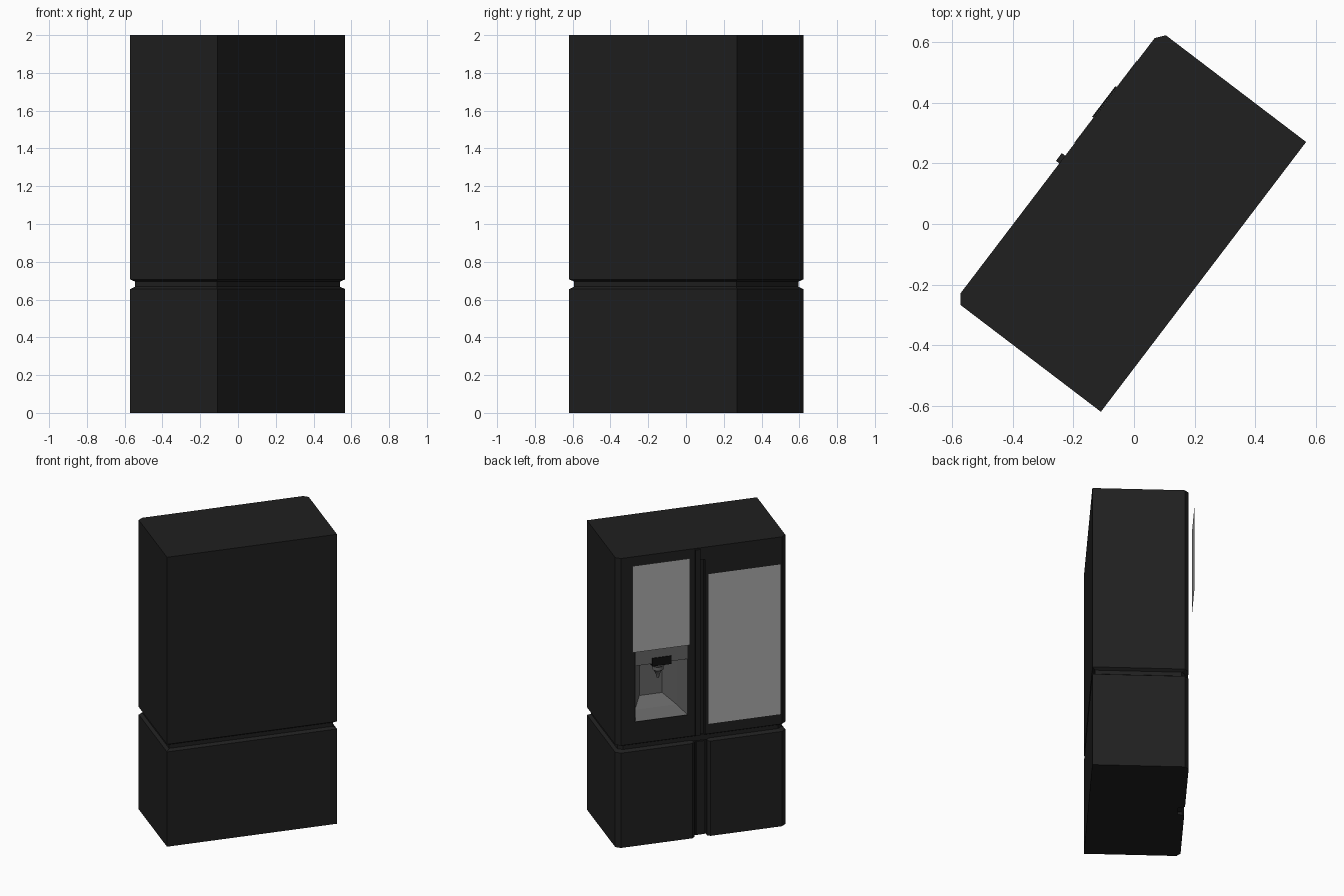
import bpy, bmesh, math

if "Cube" in bpy.data.objects:
    bpy.data.objects.remove(bpy.data.objects["Cube"])

W, BACK, EDGE, FRONT = 0.559, -0.288, 0.293, 0.317   # half width and depth stations
TURN = math.radians(52.74)                           # whole fridge is turned on the floor


def mat(name, v):
    m = bpy.data.materials.new(name)
    m.diffuse_color = (v, v, v, 1)
    m.use_nodes = True
    m.node_tree.nodes["Principled BSDF"].inputs["Base Color"].default_value = m.diffuse_color
    return m


dark, black = mat("dark_shell", 0.014), mat("black_trim", 0.005)
panel_grey, liner_grey = mat("panel_grey", 0.42), mat("liner_grey", 0.14)


def finish(name, bm, material):
    bmesh.ops.recalc_face_normals(bm, faces=bm.faces)
    me = bpy.data.meshes.new(name)
    bm.to_mesh(me)
    bm.free()
    ob = bpy.data.objects.new(name, me)
    bpy.context.collection.objects.link(ob)
    ob.rotation_euler[2] = TURN
    if material:
        me.materials.append(material)
    return ob


def loft(name, rings, material, caps=(True, True)):
    bm = bmesh.new()
    loops = [[bm.verts.new(p) for p in r] for r in rings]
    n = len(loops[0])
    for lo, hi in zip(loops, loops[1:]):
        for i in range(n):
            j = (i + 1) % n
            bm.faces.new((lo[i], lo[j], hi[j], hi[i]))
    if caps[0]:
        bm.faces.new(loops[0])
    if caps[1]:
        bm.faces.new(loops[-1])
    return finish(name, bm, material)


def prism(name, outline, levels, material):
    # outline raised through (height, inset) levels
    return loft(name, [[(x * (1 - s / W), y * (1 - s / 0.3), z) for x, y in outline]
                       for z, s in levels], material)


def box(name, x0, x1, y0, y1, z0, z1, material):
    return prism(name, [(x0, y0), (x1, y0), (x1, y1), (x0, y1)], [(z0, 0), (z1, 0)], material)


def sheet(name, x0, x1, y, z0, z1, material):
    bm = bmesh.new()
    bm.faces.new([bm.verts.new(p) for p in
                  ((x1, y, z0), (x0, y, z0), (x0, y, z1), (x1, y, z1))])
    ob = finish(name, bm, material)
    return ob


def cut(target, cutter):
    cutter.hide_render = True
    mod = target.modifiers.new("cut", "BOOLEAN")
    mod.operation, mod.object, mod.solver = "DIFFERENCE", cutter, "EXACT"
    bpy.context.view_layer.objects.active = target
    bpy.ops.object.modifier_apply(modifier=mod.name)
    bpy.data.objects.remove(cutter)


def recess(name, grow, out, material, caps):
    # tapering dispenser niche, from the mouth to the back wall
    rings = []
    for y, half, z0, z1 in ((FRONT + out, 0.171, 0.86, 1.34), (0.20, 0.136, 0.885, 1.31),
                            (0.10, 0.075, 0.93, 1.28)):
        h, y = half + grow, y - (grow if y < 0.3 else 0)
        rings.append([(0.264 - h, y, z0 - grow), (0.264 + h, y, z0 - grow),
                      (0.264 + h, y, z1 + grow), (0.264 - h, y, z1 + grow)])
    return loft(name, rings, material, caps)


# upper cabinet with chamfered front corners
outline = [(-W, BACK), (W, BACK), (W, EDGE), (0.529, FRONT), (-0.529, FRONT), (-W, EDGE)]
upper = prism("upper_cabinet", outline, [(0.695, 0.02), (0.707, 0), (2.0, 0)], dark)
cut(upper, box("groove_cutter", -0.025, 0.01, 0.285, 0.4, 0.6, 1.915, None))
cut(upper, recess("niche_cutter", 0.002, 0.0005, None, (True, True)))

# recessed waist between upper and lower halves
prism("waist_band", outline, [(0.66, 0.02), (0.70, 0.02)], dark)

# lower cabinet and its two mirrored doors
rise = [(0.0, 0), (0.655, 0), (0.668, 0.02)]
prism("lower_cabinet", [(-W, BACK), (W, BACK), (W, 0.275), (-W, 0.275)], rise, dark)
door = [(0.042, 0.27), (W, 0.27), (W, EDGE), (0.529, FRONT), (0.06, FRONT), (0.042, 0.302)]
for side, label in ((1, "left"), (-1, "right")):
    prism("lower_door_" + label, [(side * x, y) for x, y in door], rise, dark)
box("lower_mullion", -0.026, 0.026, 0.27, 0.298, 0.01, 0.655, dark)

# raised vertical lip on the dispenser door
box("door_lip", 0.010, 0.042, 0.31, 0.331, 0.71, 1.995, dark)

# display panels
sheet("dispenser_door_panel", 0.088, 0.467, 0.358, 1.358, 1.957, panel_grey)
sheet("plain_door_panel", -0.517, -0.044, 0.322, 0.778, 1.813, panel_grey)

# dispenser niche lining, control strip and spout
recess("niche_liner", 0, 0, liner_grey, (False, True))
box("control_strip", 0.093, 0.435, 0.295, 0.319, 1.245, 1.34, liner_grey)
box("spout_housing", 0.198, 0.325, 0.19, 0.324, 1.228, 1.284, black)
N = 20
spout = [(0.05, 1.23), (0.05, 1.205), (0.036, 1.195), (0.036, 1.17), (0.024, 1.16),
         (0.012, 1.13), (0.008, 1.11)]
nozzle = loft("spout_nozzle", [[(0.264 + r * math.cos(2 * math.pi * i / N),
                                 0.245 + r * math.sin(2 * math.pi * i / N), z)
                                for i in range(N)] for r, z in spout], liner_grey)
bpy.ops.object.select_all(action="DESELECT")
nozzle.select_set(True)
bpy.context.view_layer.objects.active = nozzle
bpy.ops.object.shade_smooth_by_angle()
